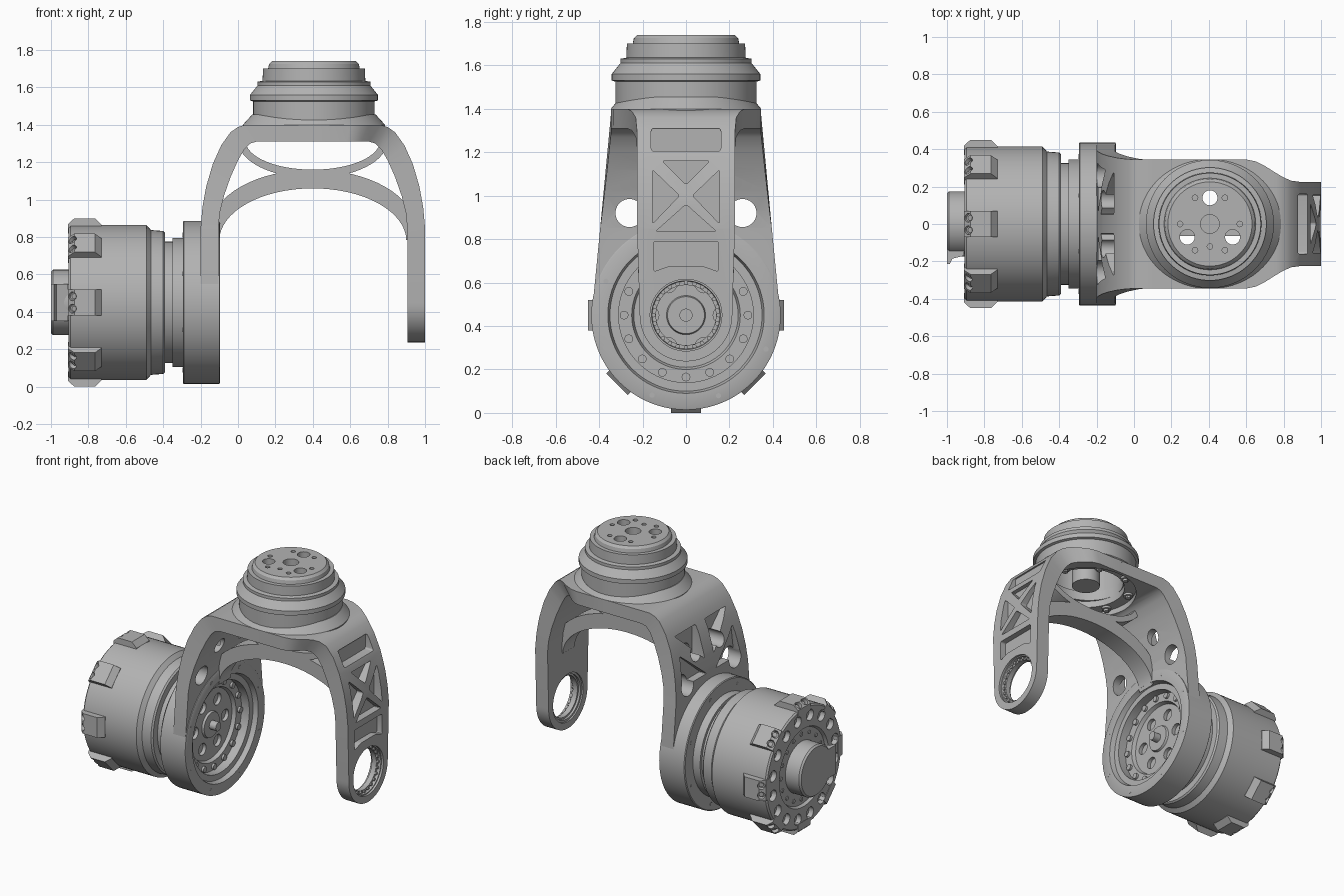
import bpy, bmesh
from math import sin, cos, pi, radians
from mathutils import Vector, Matrix

if "Cube" in bpy.data.objects:
    bpy.data.objects.remove(bpy.data.objects["Cube"])

H = 0.45     # height of the motor axis
CX = 0.4     # middle of the yoke
PX = 0.406   # middle of the post
parts = []

grey = bpy.data.materials.new("machined_grey")
grey.use_nodes = True
grey.diffuse_color = (0.45, 0.45, 0.45, 1)
grey.node_tree.nodes["Principled BSDF"].inputs["Base Color"].default_value = (0.45, 0.45, 0.45, 1)


def finish(name, bm, helper=False):
    bmesh.ops.remove_doubles(bm, verts=bm.verts, dist=1e-5)
    bmesh.ops.recalc_face_normals(bm, faces=bm.faces)
    me = bpy.data.meshes.new(name)
    bm.to_mesh(me)
    bm.free()
    ob = bpy.data.objects.new(name, me)
    bpy.context.collection.objects.link(ob)
    if helper:
        ob.hide_render = True
    else:
        me.materials.append(grey)
        parts.append(ob)
    return ob


def cut(ob, bm):
    """Subtract the solids in bm from ob."""
    tool = finish("cutter", bm, True)
    mod = ob.modifiers.new("cut", 'BOOLEAN')
    mod.object, mod.operation, mod.solver = tool, 'DIFFERENCE', 'EXACT'
    bpy.context.view_layer.objects.active = ob
    bpy.ops.object.modifier_apply(modifier=mod.name)
    bpy.data.objects.remove(tool)


def rod(bm, p, q, r, n=24):
    p, q = Vector(p), Vector(q)
    turn = (q - p).to_track_quat('Z', 'Y').to_matrix().to_4x4()
    bmesh.ops.create_cone(bm, cap_ends=True, segments=n, radius1=r, radius2=r,
                          depth=(q - p).length, matrix=Matrix.Translation((p + q) / 2) @ turn)


def prism(bm, points, step, rounding=0):
    a = [bm.verts.new(p) for p in points]
    b = [bm.verts.new(Vector(p) + Vector(step)) for p in points]
    bm.faces.new(a)
    bm.faces.new(b[::-1])
    for i in range(len(a)):
        j = (i + 1) % len(a)
        bm.faces.new((a[j], a[i], b[i], b[j]))
    if rounding:
        bmesh.ops.bevel(bm, geom=[bm.edges.get(pair) for pair in zip(a, b)], offset=rounding,
                        segments=4, profile=.5, affect='EDGES')


def on_axis(a, r, t):      # point around the motor axis
    return (a, r * cos(t), H + r * sin(t))


def on_post(a, r, t):      # point around the vertical post
    return (PX + r * cos(t), r * sin(t), a)


def lathe(name, profile, place, n=96):
    """Revolve a closed outline of (along, radius) pairs."""
    bm = bmesh.new()
    rings = [[bm.verts.new(place(a, r, 2 * pi * k / n)) for a, r in profile] for k in range(n)]
    m = len(profile)
    for k in range(n):
        u, v = rings[k], rings[(k + 1) % n]
        for i in range(m):
            j = (i + 1) % m
            if profile[i][1] or profile[j][1]:
                bm.faces.new((u[i], u[j], v[j], v[i]))
    return finish(name, bm)


def loft(name, stations):
    """Bar through stations of (outer xz, inner xz, half width)."""
    bm = bmesh.new()
    rows = [[bm.verts.new((p[0], y, p[1])) for p, y in ((o, -w), (o, w), (i, w), (i, -w))]
            for o, i, w in stations]
    for u, v in zip(rows, rows[1:]):
        for k in range(4):
            bm.faces.new((u[k], u[k - 1], v[k - 1], v[k]))
    bm.faces.new(rows[0])
    bm.faces.new(rows[-1][::-1])
    return finish(name, bm)


# ---- yoke: one bent bar, wide on the motor side, narrow on the bearing side
bend = [((.40, 1.4), (.40, 1.31)), ((.60, 1.4), (.58, 1.31)), ((.65, 1.4), (.62, 1.31)),
        ((.70, 1.4), (.66, 1.31)), ((.76, 1.4), (.70, 1.31)), ((.80, 1.388), (.735, 1.3)),
        ((.84, 1.36), (.765, 1.27)), ((.89, 1.29), (.80, 1.21)), ((.935, 1.19), (.84, 1.12)),
        ((.97, 1.07), (.875, 1.02)), ((.99, .96), (.897, .93)), ((1, .85), (.905, .85))]


def narrow(x):
    t = min(max((x - .6) / .28, 0), 1)
    return .345 - .12 * t * t * (3 - 2 * t)


def leg(side, radius, width):
    out = [(o, i, width(*o)) for o, i in bend]
    for k in range(17):    # rounded foot
        t = radians(88) * k / 16
        z = H - radius * sin(t)
        out.append(((1, z), (.905, z), radius * cos(t)))
    return [((CX + side * (o[0] - CX), o[1]), (CX + side * (i[0] - CX), i[1]), w)
            for o, i, w in out]


right = leg(1, .213, lambda x, z: narrow(x))
left = leg(-1, .434, lambda x, z: .345 + .085 * min(max((1.38 - z) / .9, 0), 1))
yoke = loft("yoke", left[:0:-1] + right)

# bores: motor seat, bearing seat, opening under the post
bm = bmesh.new()
rod(bm, (-.3, 0, H), (0, 0, H), .37, 96)
rod(bm, (.8, 0, H), (1.1, 0, H), .165, 64)
rod(bm, (PX, 0, 1.2), (PX, 0, 1.5), .25, 64)
cut(yoke, bm)
# shallow recess for the post bolts
bm = bmesh.new()
rod(bm, (PX, 0, 1.2), (PX, 0, 1.345), .325, 64)
cut(yoke, bm)

# blind pockets on the bearing leg
bm = bmesh.new()
pockets = [(.865, [(-.16, 1.205), (.16, 1.205), (.16, 1.31), (-.16, 1.31)]),
           (.915, [(-.11, 1.16), (.11, 1.16), (0, 1.05)]),
           (.935, [(-.155, 1.12), (-.155, .87), (-.03, 1.0)]),
           (.935, [(.155, 1.12), (.155, .87), (.03, 1.0)]),
           (.95, [(-.14, .835), (.14, .835), (0, .96)]),
           (.96, [(-.15, .79), (.15, .79), (.15, .65), (.08, .675), (-.08, .675), (-.15, .65)])]
for x, outline in pockets:
    prism(bm, [(x, y, z) for y, z in outline], (.3, 0, 0), .012)
# blind truss pockets on the motor leg
for s in (-1, 1):
    for x, outline in ((-.14, [(.05, .93), (.32, .93), (.29, 1.13)]),
                       (-.08, [(.05, 1.03), (.28, 1.25), (.05, 1.25)])):
        prism(bm, [(x, s * y, z) for y, z in outline], (-.3, 0, 0), .012)
cut(yoke, bm)

# round lightening holes through the motor leg
bm = bmesh.new()
for s in (-1, 1):
    rod(bm, (-.4, s * .26, .92), (.1, s * .26, .92), .065)
    rod(bm, (-.4, s * .13, 1.09), (.1, s * .13, 1.09), .05)
cut(yoke, bm)

# ---- arched rib along the middle of the yoke
for name, start, outer, inner in (
        ("lower_arch", 0, (.85, .545, .31), (.78, .5, .28)),
        ("upper_arch", pi, (1.315, .36, .155), (1.315, .40, .20))):
    bars = []
    for k in range(33):
        t = start + pi * k / 32
        o, i = [(CX + a * cos(t), z + b * sin(t)) for z, a, b in (outer, inner)]
        bars.append((o, i, .065))
    loft(name, bars)

# ---- post on top
lathe("post_flange", [(1.39, .25), (1.39, .38), (1.4, .38), (1.455, .33), (1.455, .25)],
      lambda a, r, t: (PX + r * cos(t), .91 * r * sin(t), a))
post = lathe("post", [(1.36, 0), (1.36, .09), (1.66, .09), (1.66, .25), (1.39, .25), (1.39, .325),
                      (1.525, .325), (1.53, .342), (1.56, .342), (1.61, .302), (1.63, .302),
                      (1.635, .275), (1.70, .272), (1.70, .245), (1.725, .24), (1.74, .225),
                      (1.74, 0)], on_post)
bm = bmesh.new()
rod(bm, on_post(1.69, 0, 0), on_post(1.8, 0, 0), .05, 32)
for k in range(3):
    t = pi / 2 + k * 2 * pi / 3
    rod(bm, on_post(1.5, .14, t), on_post(1.8, .14, t), .04, 32)
for x, y in ((-.08, .14), (.08, .14), (-.08, -.14), (.08, -.14), (-.16, 0), (.16, 0), (0, -.12)):
    rod(bm, (PX + x, y, 1.71), (PX + x, y, 1.8), .015, 16)
cut(post, bm)
bm = bmesh.new()
for k in range(8):
    t = pi / 8 + k * pi / 4
    rod(bm, on_post(1.33, .287, t), on_post(1.35, .287, t), .03)
    rod(bm, on_post(1.315, .287, t), on_post(1.335, .287, t), .018, 12)
finish("post_bolts", bm)

# ---- bearing in the narrow leg
lathe("bearing_ring", [(.915, .15), (.915, .168), (.985, .168), (.985, .158), (.965, .155),
                       (.965, .138), (.93, .138), (.93, .15)], on_axis)
bm = bmesh.new()
for k in range(24):
    t = 2 * pi * k / 24
    rod(bm, on_axis(.955, .149, t), on_axis(.975, .149, t), .01, 12)
finish("bearing_rollers", bm)

# ---- motor seat ring
lathe("motor_seat", [(-.295, .33), (-.295, .43), (-.29, .436), (-.1, .436), (-.097, .43),
                     (-.097, .36), (-.13, .35), (-.13, .31), (-.2, .31), (-.2, .33)], on_axis)
bm = bmesh.new()
for k in range(8):
    t = radians(22 + 45 * k)
    rod(bm, on_axis(-.1, .4, t), on_axis(-.096, .4, t), .012, 12)
    rod(bm, on_axis(-.297, .39, t), on_axis(-.29, .39, t), .012, 12)
finish("seat_screws", bm)

# ---- motor
motor = lathe("motor_body", [(-.885, 0), (-.885, .26), (-.905, .27), (-.905, .405), (-.895, .415),
                             (-.49, .415), (-.465, .387), (-.40, .382), (-.39, .372), (-.39, .325),
                             (-.35, .325), (-.35, .345), (-.25, .345), (-.25, .32), (-.19, .32),
                             (-.19, .25), (-.215, .24), (-.215, .09), (-.2, .085), (-.2, 0)], on_axis)
bm = bmesh.new()
for k in range(16):
    t = pi / 16 + k * pi / 8
    rod(bm, on_axis(-1, .345, t), on_axis(-.87, .345, t), .038)
for k in range(6):
    t = k * pi / 3
    rod(bm, on_axis(-.24, .165, t), on_axis(0, .165, t), .04)
cut(motor, bm)
lathe("motor_cap", [(-1, 0), (-1, .165), (-.988, .175), (-.88, .175), (-.88, 0)], on_axis)

# cable outlet on the cap
bm = bmesh.new()
prism(bm, [(-1, -.1, H - .1), (-1, -.215, H - .1), (-.985, -.215, H - .1),
           (-.97, -.185, H - .1), (-.91, -.17, H - .1), (-.91, -.1, H - .1)], (0, 0, .2))
finish("cable_outlet", bm)

# clamping lugs around the rim, with sunk screws
lugs, holes, screws = bmesh.new(), bmesh.new(), bmesh.new()
for k in range(8):
    t = k * pi / 4
    side = Vector((0, -sin(t), cos(t)))
    outline = ((-.908, .37), (-.908, .42), (-.875, .45), (-.765, .45), (-.73, .415), (-.73, .37))
    prism(lugs, [Vector(on_axis(a, r, t)) - side * .07 for a, r in outline], side * .14)
    for s in (-.033, .033):
        bottom, head, top = [Vector(on_axis(a, r, t)) + side * s
                             for a, r in ((-.86, .408), (-.876, .427), (-.92, .48))]
        rod(holes, bottom, top, .024, 16)
        rod(screws, bottom, head, .015, 12)
cut(finish("clamp_lugs", lugs), holes)
finish("clamp_screws", screws)

# output hub details inside the seat
bm = bmesh.new()
for k in range(16):
    t = k * pi / 8
    rod(bm, on_axis(-.2, .285, t), on_axis(-.175, .285, t), .02, 16)
    rod(bm, on_axis(-.89, .225, t), on_axis(-.88, .225, t), .014, 12)
rod(bm, on_axis(-.21, 0, 0), on_axis(-.15, 0, 0), .03)
finish("hub_bolts", bm)

# ---- shading
bpy.ops.object.select_all(action='DESELECT')
for ob in parts:
    ob.select_set(True)
bpy.context.view_layer.objects.active = yoke
bpy.ops.object.shade_smooth_by_angle(angle=radians(30))
